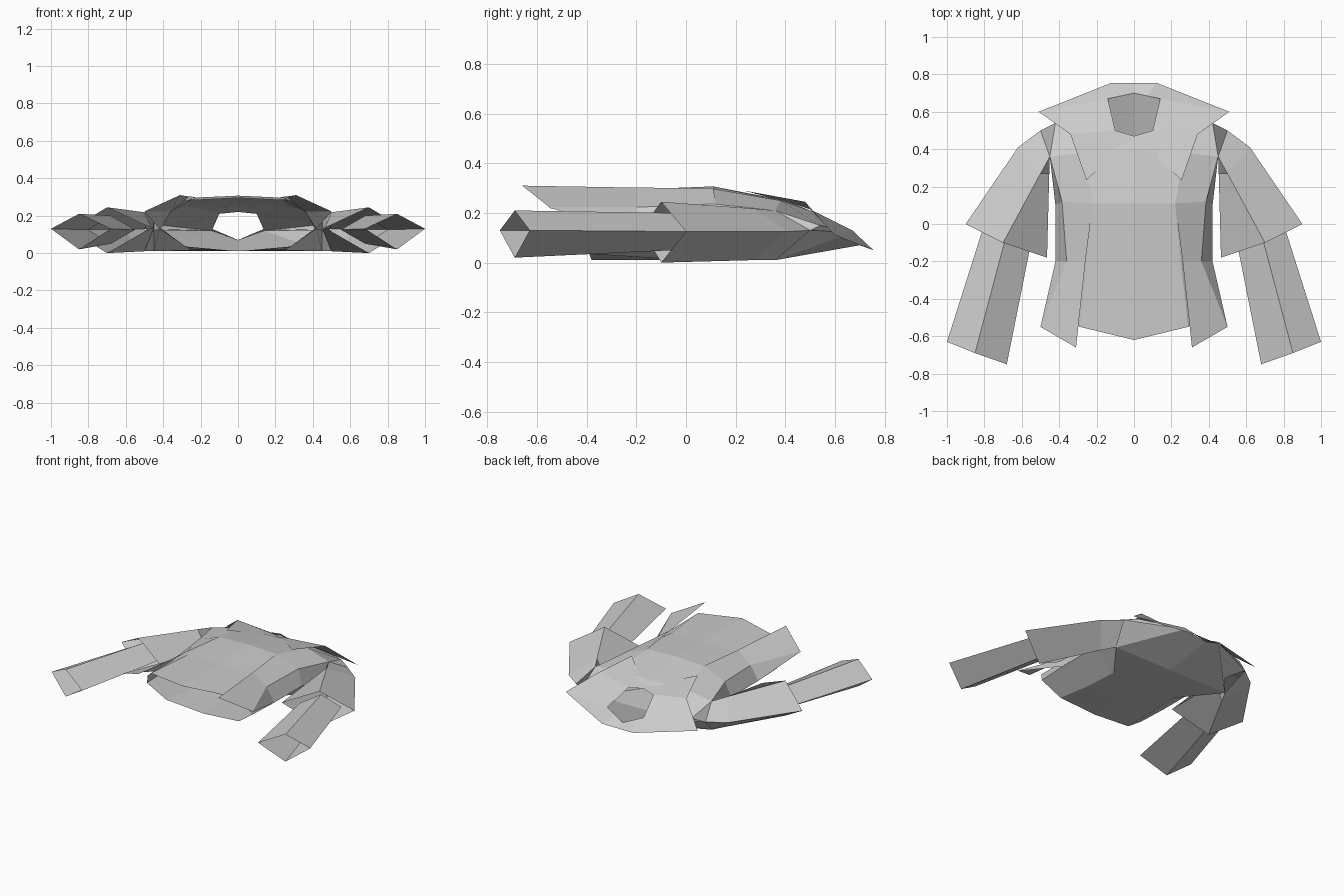
import bpy, bmesh


def loft(name, rows, closed=False, extra=()):
    """Skin rows of points (right half), then mirror across x = 0."""
    bm = bmesh.new()
    grid = [[bm.verts.new(p) for p in row] for row in rows]
    n = len(rows[0])
    for a, b in zip(grid, grid[1:]):
        for i in range(n if closed else n - 1):
            j = (i + 1) % n
            bm.faces.new((a[i], a[j], b[j], b[i]))
    for tri in extra:
        bm.faces.new([bm.verts.new(p) for p in tri])
    bmesh.ops.remove_doubles(bm, verts=bm.verts, dist=0.001)
    both = bmesh.ops.duplicate(bm, geom=bm.verts[:] + bm.edges[:] + bm.faces[:])["geom"]
    copied = [g for g in both if isinstance(g, bmesh.types.BMVert)]
    for v in copied:
        v.co.x = -v.co.x
    bmesh.ops.reverse_faces(bm, faces=[g for g in both if isinstance(g, bmesh.types.BMFace)])
    bmesh.ops.remove_doubles(bm, verts=bm.verts, dist=0.001)
    bmesh.ops.recalc_face_normals(bm, faces=bm.faces)
    mesh = bpy.data.meshes.new(name)
    bm.to_mesh(mesh)
    bm.free()
    ob = bpy.data.objects.new(name, mesh)
    bpy.context.collection.objects.link(ob)
    return ob


# Shirt body, hem to neck: front centre, front, fold, side, back, back centre
loft("shirt_body", [
    [(0, -.62, .295), (.29, -.55, .28), (.37, -.47, .21), (.41, -.42, .13), (.28, -.39, .035), (0, -.38, .01)],
    [(0, -.20, .295), (.25, -.20, .285), (.36, -.20, .22), (.42, -.20, .13), (.26, -.15, .02), (0, -.15, .01)],
    [(0, .11, .307), (.22, .11, .297), (.385, .12, .235), (.42, .10, .13), (.25, .10, .015), (0, .10, .01)],
    [(0, .40, .25), (.27, .38, .25), (.45, .36, .21), (.45, .36, .12), (.45, .36, .01), (0, .36, .01)],
    [(0, .47, .22), (.10, .50, .21), (.42, .54, .15), (.50, .50, .13), (.14, .67, .12), (0, .70, .07)],
], extra=[((.10, .50, .21), (.14, .67, .12), (.42, .54, .15)),
          ((.14, .67, .12), (.50, .50, .13), (.42, .54, .15))])

# Flared open-jacket flaps hanging over the shirt front
loft("jacket_flaps", [
    [(.31, -.66, .31), (.50, -.55, .223), (.50, -.55, .22)],
    [(.26, -.20, .302), (.36, -.20, .223), (.42, -.20, .13)],
    [(.22, .11, .30), (.385, .12, .237), (.42, .10, .13)],
])

# Wide collar and lapels: inner neck edge to outer edge
loft("collar", [
    [(0, .46, .228), (.255, .235, .29)],
    [(.10, .50, .215), (.34, .48, .245)],
    [(.14, .67, .13), (.51, .60, .11)],
    [(.07, .685, .10), (.12, .755, .05)],
    [(0, .70, .07), (0, .755, .05)],
])

# Upper sleeves: diamond rings of outer, front, inner, back
loft("upper_sleeves", [
    [(.50, .50, .13), (.45, .36, .21), (.45, .36, .12), (.45, .36, .01)],
    [(.62, .41, .125), (.50, .27, .218), (.453, .27, .125), (.50, .27, .01)],
    [(.90, 0, .125), (.70, -.10, .245), (.465, -.18, .135), (.70, -.10, 0)],
], closed=True)

# Lower sleeves emerging from the upper ones
loft("lower_sleeves", [
    [(.80, 0, .125), (.68, -.05, .20), (.55, -.10, .125), (.68, -.05, .05)],
    [(1.0, -.63, .13), (.85, -.69, .21), (.68, -.75, .13), (.85, -.69, .02)],
], closed=True)
